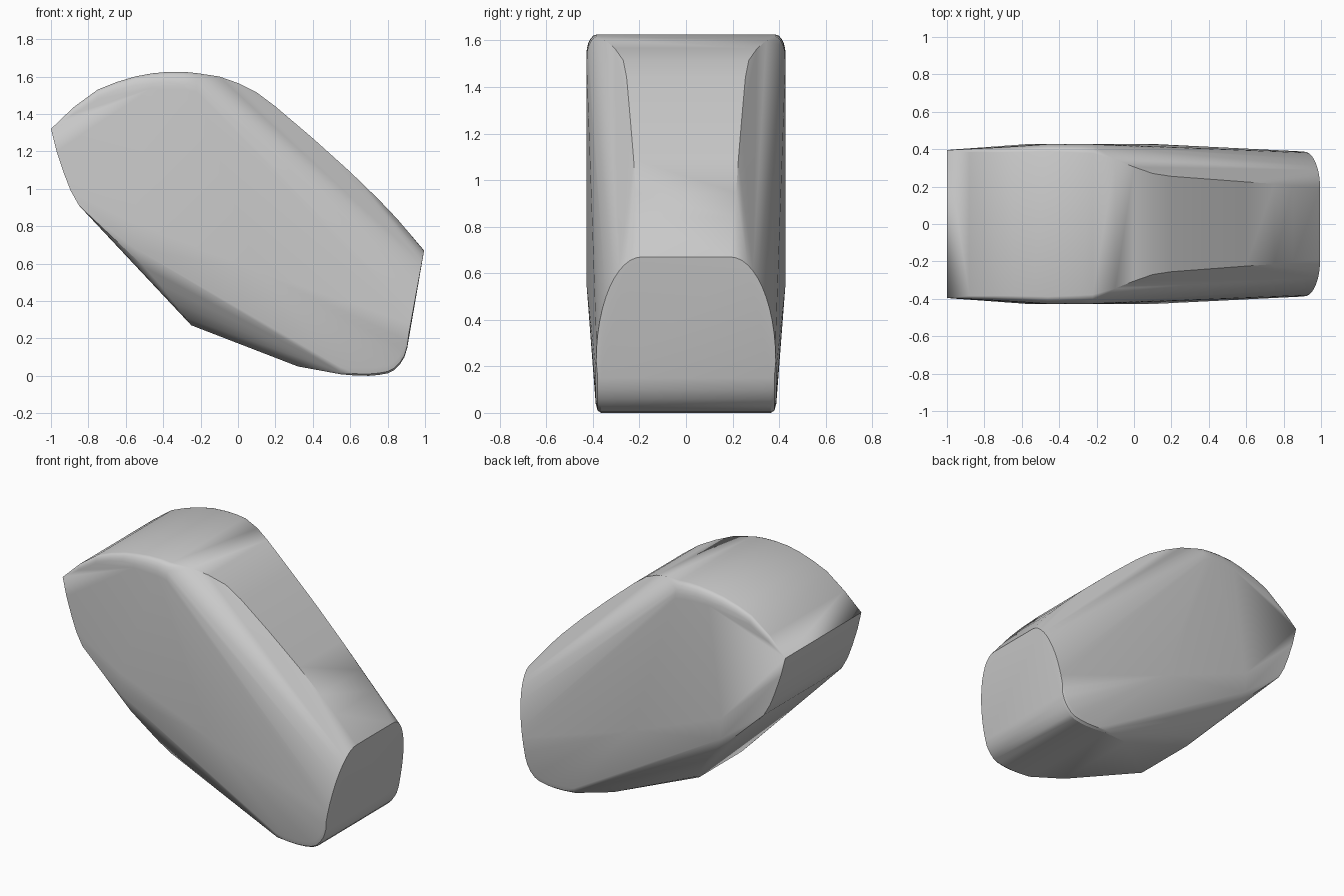
import bpy, bmesh, math

if "Cube" in bpy.data.objects:
    bpy.data.objects.remove(bpy.data.objects["Cube"])

pts = []


def both(x, y, z):
    # mirrored pair of surface points
    pts.extend([(x, y, z), (x, -y, z)])


# Domed top rear with a softly rounded rim
dome = [(-1, 1.32), (-.88, 1.435), (-.75, 1.53), (-.65, 1.57), (-.55, 1.60),
        (-.46, 1.617), (-.37, 1.625), (-.29, 1.625), (-.22, 1.618)]
for i, (x, z) in enumerate(dome):
    t = i / (len(dome) - 1)
    for k in range(6):
        a = math.pi / 2 * k / 5
        w = .395 + .033 * min(1, t * 1.6)
        both(x, w - .05 * t ** .5 * (1 - math.sin(a)), z - .10 * t ** .5 * (1 - math.cos(a)))

# Long front slope, narrowing toward the nose
for x, z, y in [(-.1, 1.60, .345), (0, 1.565, .305), (.1, 1.515, .27), (.2, 1.44, .255),
                (.4, 1.27, .24), (.6, 1.09, .225), (.75, .945, .215), (.85, .84, .205)]:
    both(x, y, z)

# Nose face: arched outline on a slanted plane
for k in range(13):
    a = math.pi / 2 * k / 12
    z = .22 + .45 * math.cos(a)
    both(.912 + .083 * math.cos(a), .19 + .196 * math.sin(a), z)

# Rolled lower lip below the nose
for x, z in [(.905, .15), (.89, .10), (.865, .06), (.835, .03), (.80, .013),
             (.75, .004), (.70, 0), (.63, .001), (.55, .008)]:
    both(x, .365, z)
    both(x, .38, z + .01)
    both(x - .005, .388, z + .04)

# Underside keel and rear edge
for x, z, y in [(.32, .05, .30), (-.25, .27, .22), (-.22, .27, .25), (-.28, .31, .29),
                (-.34, .39, .335), (-.42, .49, .375), (-.5, .58, .405), (-.85, .91, .405),
                (-.895, .99, .403), (-.93, 1.08, .401), (-.97, 1.2, .398)]:
    both(x, y, z)

# Nearly flat cheeks
for x, z in [(-.35, 1.40), (-.46, 1.2), (-.53, 1.0), (-.56, .82), (-.55, .68), (.1, .56)]:
    both(x, .428, z)

bm = bmesh.new()
for p in pts:
    bm.verts.new(p)
res = bmesh.ops.convex_hull(bm, input=bm.verts[:])
loose = [v for v in bm.verts if not v.link_faces]
bmesh.ops.delete(bm, geom=loose, context='VERTS')
bmesh.ops.dissolve_limit(bm, angle_limit=.01, verts=bm.verts[:], edges=bm.edges[:])
bmesh.ops.recalc_face_normals(bm, faces=bm.faces[:])

mesh = bpy.data.meshes.new("rounded_block")
bm.to_mesh(mesh)
bm.free()
obj = bpy.data.objects.new("rounded_block", mesh)
bpy.context.collection.objects.link(obj)
bpy.context.view_layer.objects.active = obj
obj.select_set(True)
bpy.ops.object.shade_smooth_by_angle(angle=math.radians(30))
